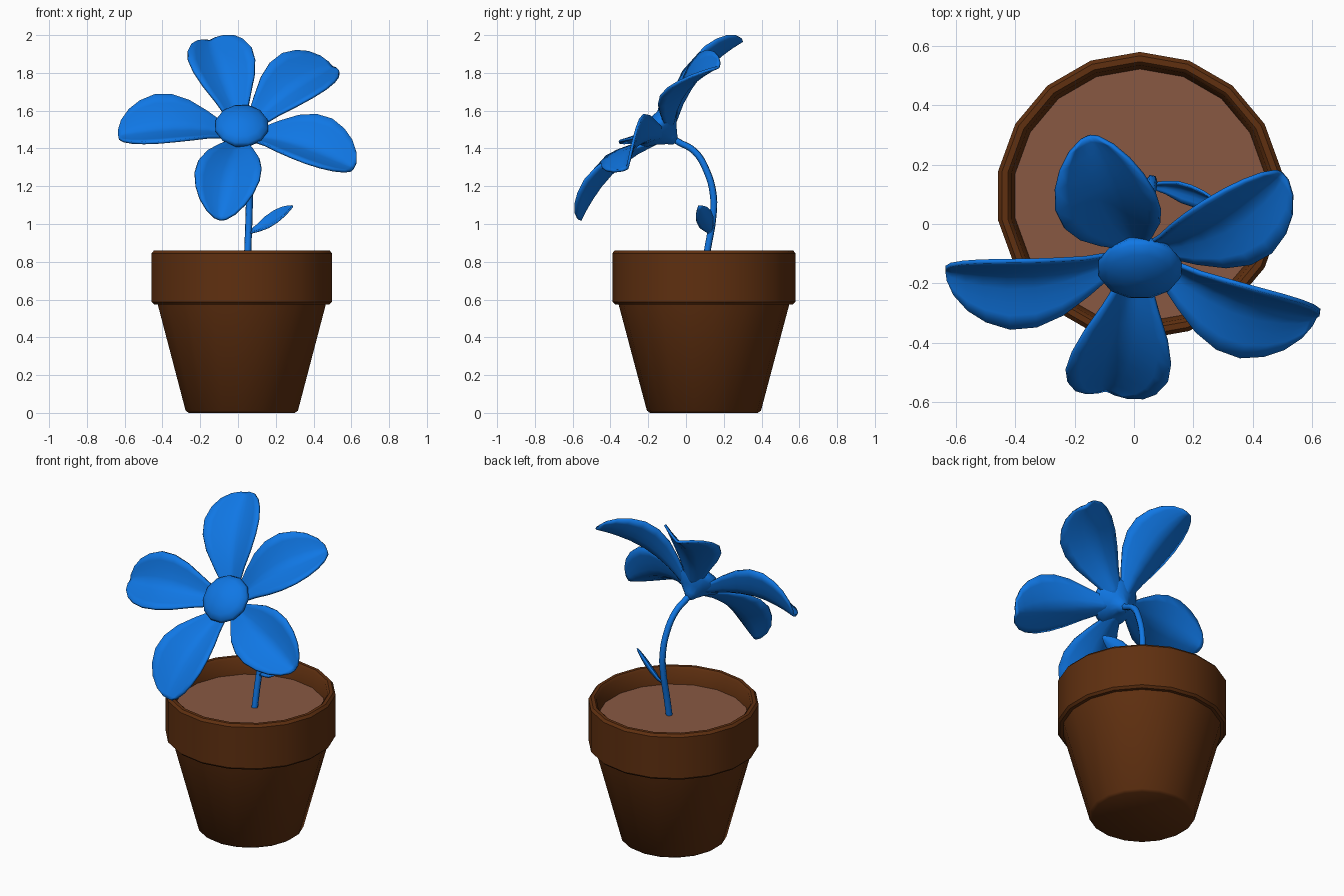
import bpy, bmesh, math
from mathutils import Matrix, Vector

if "Cube" in bpy.data.objects:
    bpy.data.objects.remove(bpy.data.objects["Cube"])


def material(name, rgb):
    m = bpy.data.materials.new(name)
    m.diffuse_color = (*rgb, 1)
    m.use_nodes = True
    m.node_tree.nodes["Principled BSDF"].inputs["Base Color"].default_value = m.diffuse_color
    return m


BLUE = material("petal blue", (0.005, 0.185, 0.78))
BROWN = material("clay brown", (0.115, 0.029, 0.005))
SOIL = material("soil brown", (0.25, 0.098, 0.055))


def finish(name, bm, mat, matrix=Matrix(), angle=40):
    bmesh.ops.recalc_face_normals(bm, faces=bm.faces[:])
    me = bpy.data.meshes.new(name)
    bm.to_mesh(me)
    bm.free()
    me.materials.append(mat)
    ob = bpy.data.objects.new(name, me)
    bpy.context.collection.objects.link(ob)
    ob.matrix_world = matrix
    bpy.ops.object.select_all(action='DESELECT')
    ob.select_set(True)
    bpy.context.view_layer.objects.active = ob
    bpy.ops.object.shade_smooth_by_angle(angle=math.radians(angle))
    return ob


def lathe(name, profile, sides, mat, matrix, angle=40):
    """Revolve (radius, height) points; both ends are capped."""
    bm = bmesh.new()
    rings = []
    for r, z in profile:
        rings.append([bm.verts.new((r * math.cos(a), r * math.sin(a), z))
                      for a in (math.tau * (i + 0.5) / sides for i in range(sides))])
    for a, b in zip(rings, rings[1:]):
        for i in range(sides):
            j = (i + 1) % sides
            bm.faces.new((a[i], a[j], b[j], b[i]))
    bm.faces.new(rings[0])
    bm.faces.new(rings[-1])
    return finish(name, bm, mat, matrix, angle)


def blade(name, rows, cup, thickness, matrix, cols=8):
    """Cupped leaf along local x; rows are (distance, half width, height)."""
    bm = bmesh.new()
    grid = []
    for r, w, h in rows:
        grid.append([bm.verts.new((r, w * t, h + cup * w * abs(t) ** 1.3))
                     for t in (2 * i / cols - 1 for i in range(cols + 1))])
    for a, b in zip(grid, grid[1:]):
        for i in range(cols):
            bm.faces.new((a[i], b[i], b[i + 1], a[i + 1]))
    ob = finish(name, bm, BLUE, matrix, 60)
    mod = ob.modifiers.new("thickness", 'SOLIDIFY')
    mod.thickness = thickness
    mod.offset = 0
    return ob


# Pot with collar and a recessed inside
pot_at = Matrix.Translation((0.02, 0.095, 0))
lathe("pot", [(0.285, 0), (0.302, 0.012), (0.452, 0.575), (0.472, 0.575), (0.485, 0.588),
              (0.485, 0.845), (0.472, 0.86), (0.452, 0.86), (0.44, 0.848), (0.425, 0.74)],
      18, BROWN, pot_at)
lathe("soil", [(0.432, 0.735), (0.432, 0.757)], 18, SOIL, pot_at)

# Flower head frame: local x is right, local y is up along the face, local z faces out
up = Vector((0, 0.67, 0.742)).normalized()
out = Vector((0, -0.742, 0.67)).normalized()
head = Matrix.Translation((0.02, -0.155, 1.525)) @ Matrix(
    ((1, 0, 0), (0, up.y, out.y), (0, up.z, out.z))).to_4x4()

# Flower centre: low dome with a tapering back
lathe("flower_centre", [(0.01, 0.05), (0.06, 0.045), (0.11, 0.028), (0.138, 0.008), (0.145, -0.01),
                        (0.13, -0.035), (0.075, -0.075), (0.04, -0.11), (0.02, -0.135)],
      12, BLUE, head, 60)

# Five petals
petal_rows = [(0.03, 0.03, -0.08), (0.10, 0.055, -0.055), (0.18, 0.095, -0.025), (0.27, 0.14, -0.005),
              (0.36, 0.167, 0.005), (0.45, 0.172, 0.003), (0.53, 0.152, -0.008),
              (0.59, 0.12, -0.02), (0.635, 0.075, -0.032), (0.655, 0.03, -0.038)]
for i, deg in enumerate((-25, 43, 105, 184, 260)):
    blade(f"petal_{i + 1}", petal_rows, 0.48, 0.014,
          head @ Matrix.Rotation(math.radians(deg), 4, 'Z'))

# Curved stem
curve = bpy.data.curves.new("stem", 'CURVE')
curve.dimensions = '3D'
curve.bevel_depth = 0.019
curve.bevel_resolution = 1
curve.resolution_u = 4
curve.use_fill_caps = True
path = [(0.048, 0.095, 0.74), (0.052, 0.115, 0.87), (0.058, 0.142, 1.03), (0.06, 0.145, 1.15),
        (0.055, 0.11, 1.28), (0.04, 0.045, 1.385), (0.025, -0.05, 1.44), (0.02, -0.085, 1.465)]
spline = curve.splines.new('BEZIER')
spline.bezier_points.add(len(path) - 1)
for p, co in zip(spline.bezier_points, path):
    p.co = co
    p.handle_left_type = p.handle_right_type = 'AUTO'
curve.materials.append(BLUE)
bpy.context.collection.objects.link(bpy.data.objects.new("stem", curve))

# Small leaf on the stem
along = Vector((0.235, -0.055, 0.135)).normalized()
side = Vector((0, 0.7, 0.7))
side = (side - along * side.dot(along)).normalized()
normal = along.cross(side)
leaf_at = Matrix.Translation((0.06, 0.13, 0.955)) @ Matrix((along, side, normal)).transposed().to_4x4()
blade("leaf", [(0, 0.01, 0), (0.05, 0.026, -0.012), (0.11, 0.046, -0.016), (0.17, 0.048, -0.012),
               (0.22, 0.036, -0.004), (0.255, 0.018, 0.004), (0.275, 0.004, 0.01)],
      0.4, 0.009, leaf_at, 6)
